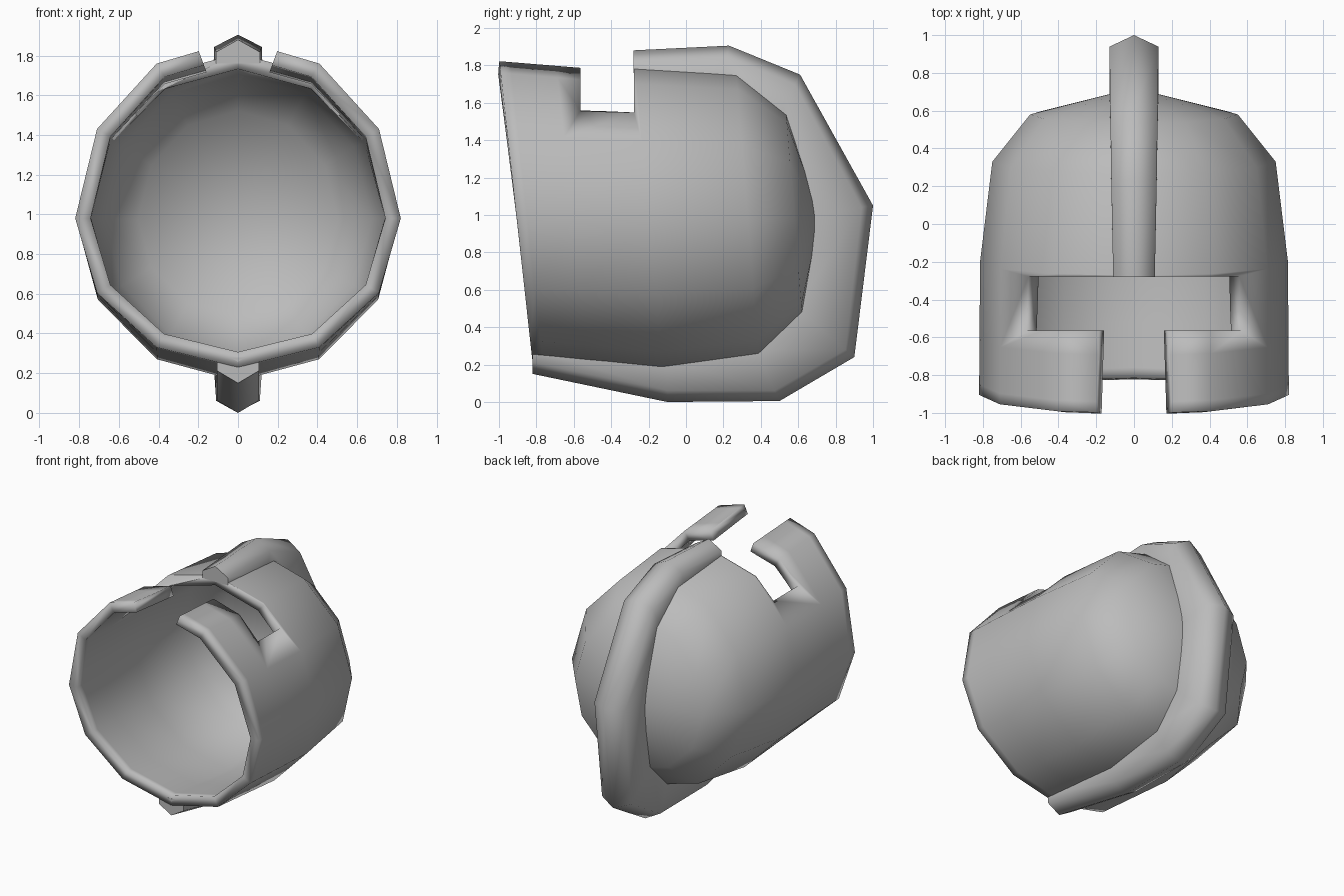
import bpy, bmesh, math
from mathutils import Vector

if "Cube" in bpy.data.objects:
    bpy.data.objects.remove(bpy.data.objects["Cube"])

SIDES = 12
MID_Z = 0.98

steel = bpy.data.materials.new("grey steel")
steel.use_nodes = True
steel.diffuse_color = (0.5, 0.5, 0.5, 1)
steel.node_tree.nodes["Principled BSDF"].inputs["Base Color"].default_value = (0.5, 0.5, 0.5, 1)


def make_object(name, bm):
    mesh = bpy.data.meshes.new(name)
    bm.to_mesh(mesh)
    bm.free()
    obj = bpy.data.objects.new(name, mesh)
    bpy.context.collection.objects.link(obj)
    mesh.materials.append(steel)
    return obj


def activate(obj):
    bpy.ops.object.select_all(action='DESELECT')
    obj.select_set(True)
    bpy.context.view_layer.objects.active = obj


def prism_cutter(name, half, y0, y1):
    """Mirrored xz outline extruded along y."""
    outline = half + [(-x, z) for x, z in reversed(half)]
    bm = bmesh.new()
    face = bm.faces.new([bm.verts.new((x, y0, z)) for x, z in outline])
    ext = bmesh.ops.extrude_face_region(bm, geom=[face])
    moved = [v for v in ext["geom"] if isinstance(v, bmesh.types.BMVert)]
    bmesh.ops.translate(bm, verts=moved, vec=(0, y1 - y0, 0))
    bmesh.ops.recalc_face_normals(bm, faces=bm.faces)
    obj = make_object(name, bm)
    obj.hide_render = True
    obj.hide_viewport = True
    return obj


# Helmet shell: tilted rings (y, half width, top z, bottom z, tilt) closed by a pole
rim = (-0.905, 0.82, 1.88, 0.23, 0.11)
waist = (-0.2, 0.815, 1.81, 0.16, 0.09)
rings = [rim]
for t in (0.08, 0.42):
    rings.append(tuple(a + (b - a) * t for a, b in zip(rim, waist)))
rings += [waist, (0.33, 0.75, 1.78, 0.23, 0.08), (0.58, 0.55, 1.57, 0.45, 0.08)]

bm = bmesh.new()
loops = []
for y, rx, top, bottom, tilt in rings:
    loop = []
    for k in range(SIDES):
        a = 2 * math.pi * k / SIDES
        rise = math.sin(a) * (top - MID_Z if math.sin(a) > 0 else MID_Z - bottom)
        loop.append(bm.verts.new((rx * math.cos(a), y - tilt * rise, MID_Z + rise)))
    loops.append(loop)
pole = bm.verts.new((0, 0.72, 1.0))
for k in range(SIDES):
    n = (k + 1) % SIDES
    for a, b in zip(loops, loops[1:]):
        bm.faces.new((a[k], b[k], b[n], a[n]))
    bm.faces.new((loops[-1][k], pole, loops[-1][n]))
shell = make_object("helmet_shell", bm)

solid = shell.modifiers.new("thickness", 'SOLIDIFY')
solid.thickness = 0.075
solid.offset = -1
solid.use_even_offset = True

# T-shaped opening: a wide eye slot and a narrow gap out to the rim
cutters = [
    prism_cutter("eye_slot_cutter", [(0.4, 1.39), (0.9, 1.89), (0.9, 2.2)], -0.565, -0.278),
    prism_cutter("face_gap_cutter", [(0.1, 1.56), (0.264, 2.0)], -1.2, -0.5),
]
for cutter in cutters:
    mod = shell.modifiers.new(cutter.name, 'BOOLEAN')
    mod.operation = 'DIFFERENCE'
    mod.solver = 'EXACT'
    mod.object = cutter
activate(shell)
for mod in list(shell.modifiers):
    bpy.ops.object.modifier_apply(modifier=mod.name)
for cutter in cutters:
    bpy.data.objects.remove(cutter)
bpy.ops.object.shade_smooth_by_angle(angle=math.radians(100))

# Crest: ridged strip over the top, back and underside (ridge y z, base y z, half width)
stations = [
    (-0.28, 1.88, -0.28, 1.76, 0.11),
    (0.23, 1.905, 0.2, 1.72, 0.12),
    (0.61, 1.75, 0.5, 1.53, 0.125),
    (1.0, 1.05, 0.67, 1.0, 0.13),
    (0.9, 0.24, 0.59, 0.5, 0.125),
    (0.5, 0.005, 0.37, 0.28, 0.11),
    (-0.1, 0.0, -0.1, 0.22, 0.105),
    (-0.82, 0.15, -0.82, 0.28, 0.105),
]
bm = bmesh.new()
sections = []
for ry, rz, by, bz, w in stations:
    ridge, base = Vector((0, ry, rz)), Vector((0, by, bz))
    shoulder = ridge + (base - ridge).normalized() * 0.062
    side = Vector((w, 0, 0))
    points = [ridge, shoulder + side, base + side, base - side, shoulder - side]
    sections.append([bm.verts.new(p) for p in points])
for a, b in zip(sections, sections[1:]):
    for k in range(5):
        n = (k + 1) % 5
        bm.faces.new((a[k], a[n], b[n], b[k]))
bm.faces.new(sections[0])
bm.faces.new(sections[-1])
bmesh.ops.recalc_face_normals(bm, faces=bm.faces)
crest = make_object("crest", bm)
activate(crest)
bpy.ops.object.shade_smooth_by_angle(angle=math.radians(70))
